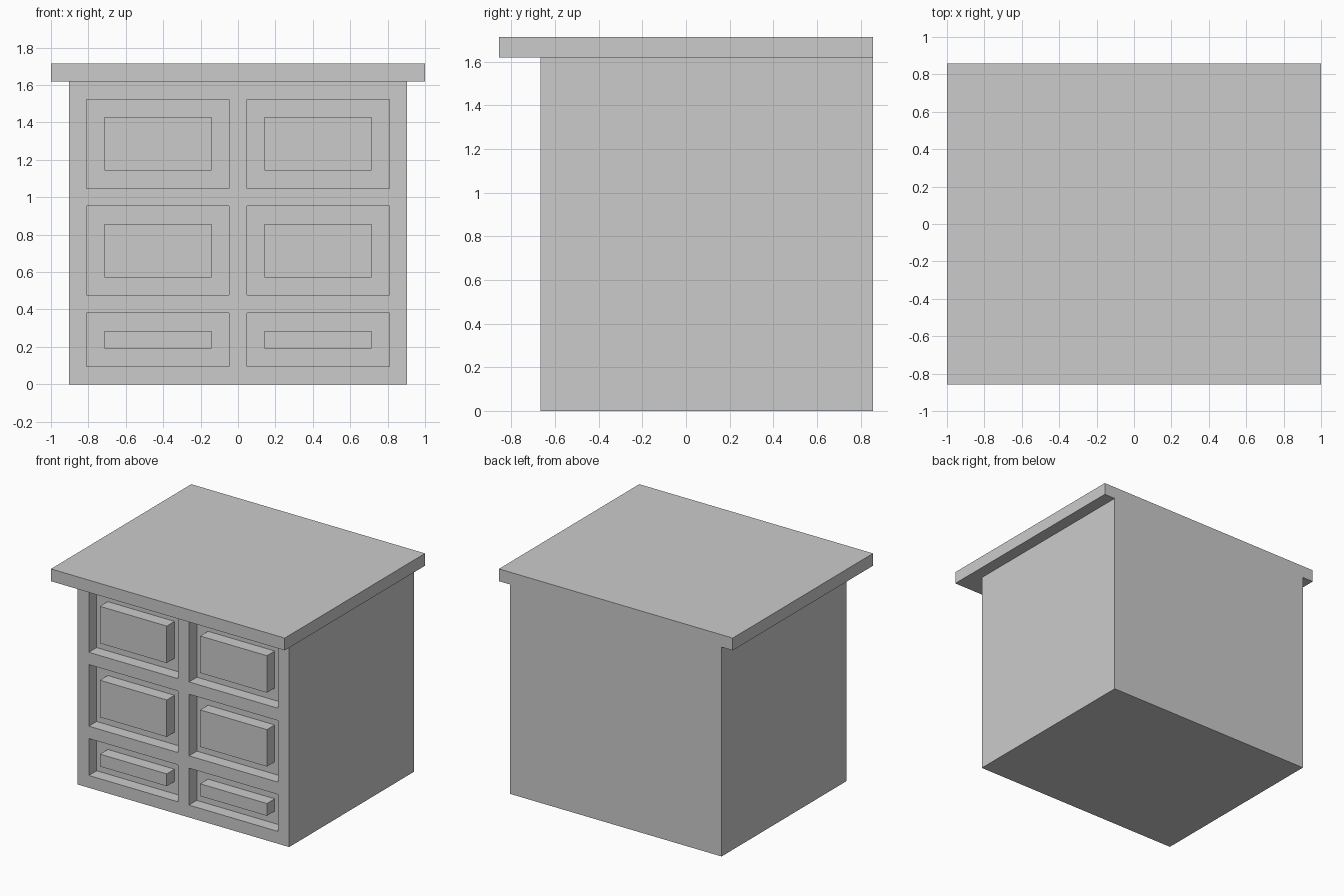
import bpy
import bmesh

old = bpy.data.objects.get("Cube")
if old:
    bpy.data.objects.remove(old, do_unlink=True)

U = 2 / 21  # module: thickness of the top slab and of the frame rails

grey = bpy.data.materials.new("light_grey")
grey.use_nodes = True
colour = (0.6, 0.6, 0.6, 1)
grey.diffuse_color = colour
grey.node_tree.nodes["Principled BSDF"].inputs["Base Color"].default_value = colour


def finish(name, bm):
    """Turn a bmesh into a named grey object."""
    bmesh.ops.recalc_face_normals(bm, faces=bm.faces)
    mesh = bpy.data.meshes.new(name)
    bm.to_mesh(mesh)
    bm.free()
    mesh.materials.append(grey)
    obj = bpy.data.objects.new(name, mesh)
    bpy.context.collection.objects.link(obj)
    return obj


def box(name, x, y, z):
    """Box from (low, high) ranges given in modules."""
    bm = bmesh.new()
    bmesh.ops.create_cube(bm, size=1)
    for v in bm.verts:
        v.co = [U * (r[0] if c < 0 else r[1]) for c, r in zip(v.co, (x, y, z))]
    return finish(name, bm)


# Overhanging top slab
box("top_slab", (-10.5, 10.5), (-9, 9), (17, 18))

# Cabinet carcass: a closed box whose front is a grid with sunken drawer bays
FRONT, BACK = -7, 9
xs = (-9.5, -8.5, -0.5, 0.5, 8.5, 9.5)
zs = (0, 1, 4, 5, 10, 11, 16, 17)
bm = bmesh.new()
grid = [[bm.verts.new((x * U, FRONT * U, z * U)) for z in zs] for x in xs]
bays = []
for i in range(len(xs) - 1):
    for j in range(len(zs) - 1):
        face = bm.faces.new((grid[i][j], grid[i + 1][j],
                             grid[i + 1][j + 1], grid[i][j + 1]))
        if i % 2 and j % 2:
            bays.append(face)

# Sides, bottom, top and back follow the outline of the front
outline = [e for e in bm.edges if e.is_boundary]
rim = bmesh.ops.extrude_edge_only(bm, edges=outline)["geom"]
for v in (g for g in rim if isinstance(g, bmesh.types.BMVert)):
    v.co.y = BACK * U
bmesh.ops.contextual_create(bm, geom=[g for g in rim if isinstance(g, bmesh.types.BMEdge)
                                      and all(v.co.y > 0 for v in g.verts)])

# Push the drawer bays in by one module
for bay in bays:
    floor = bmesh.ops.extrude_discrete_faces(bm, faces=[bay])["faces"][0]
    for v in floor.verts:
        v.co.y += U
bmesh.ops.remove_doubles(bm, verts=bm.verts, dist=0.0001)
bmesh.ops.dissolve_limit(bm, angle_limit=0.01, verts=bm.verts, edges=bm.edges)
finish("cabinet_carcass", bm)

# Drawer blocks, flush with the front frame
for row, low, high in (("lower", 2, 3), ("middle", 6, 9), ("upper", 12, 15)):
    for side, centre in (("right", -4.5), ("left", 4.5)):
        box(f"{row}_{side}_drawer", (centre - 3, centre + 3),
            (FRONT, FRONT + 1), (low, high))
